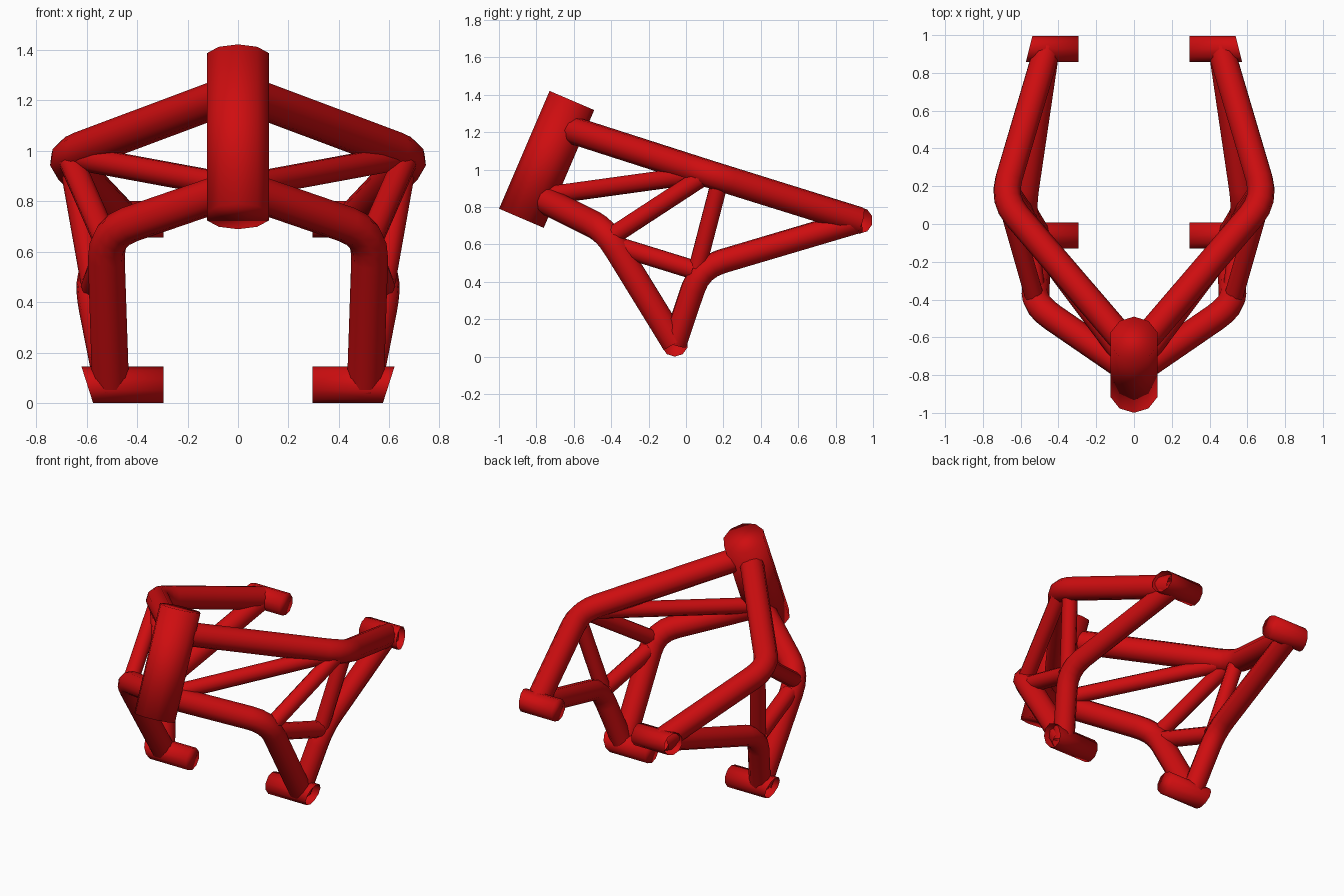
import bpy, bmesh, math
from mathutils import Vector

if "Cube" in bpy.data.objects:
    bpy.data.objects.remove(bpy.data.objects["Cube"])

SIDES = 10

red = bpy.data.materials.new("frame_red")
red.diffuse_color = (0.62, 0.004, 0.005, 1)
red.use_nodes = True
red.node_tree.nodes["Principled BSDF"].inputs["Base Color"].default_value = red.diffuse_color


def rounded(points, bend=0.12, steps=4):
    """Path with each inner corner replaced by a smooth bend."""
    pts = [Vector(p) for p in points]
    out = [pts[0]]
    for a, c, b in zip(pts, pts[1:], pts[2:]):
        p = c + (a - c).normalized() * bend
        q = c + (b - c).normalized() * bend
        for i in range(steps + 1):
            t = i / steps
            out.append(p * (1 - t) ** 2 + c * 2 * t * (1 - t) + q * t * t)
    return out + [pts[-1]]


def tube_pair(name, points, radius):
    """Bent tube on the right side plus its mirror image on the left."""
    cu = bpy.data.curves.new(name, 'CURVE')
    cu.dimensions = '3D'
    cu.bevel_depth = radius
    cu.bevel_resolution = 3          # ten sides
    for s in (1, -1):
        path = rounded(points)
        sp = cu.splines.new('POLY')
        sp.points.add(len(path) - 1)
        for pt, v in zip(sp.points, path):
            pt.co = (s * v.x, v.y, v.z, 1)
        sp.use_smooth = True
    cu.materials.append(red)
    ob = bpy.data.objects.new(name, cu)
    bpy.context.collection.objects.link(ob)
    bpy.ops.object.select_all(action='DESELECT')
    ob.select_set(True)
    bpy.context.view_layer.objects.active = ob
    bpy.ops.object.convert(target='MESH')
    bpy.ops.object.shade_smooth()


def finish(name, bm):
    bmesh.ops.recalc_face_normals(bm, faces=bm.faces)
    for f in bm.faces:
        f.smooth = True
    me = bpy.data.meshes.new(name)
    bm.to_mesh(me)
    bm.free()
    me.materials.append(red)
    bpy.context.collection.objects.link(bpy.data.objects.new(name, me))


def boss_pair(name, y, z, r, outer):
    """Sideways mounting tubes: capped inside, open and slanted outside."""
    bm = bmesh.new()
    for s in (1, -1):
        inner_ring, outer_ring = [], []
        for i in range(SIDES):
            a = 2 * math.pi * i / SIDES
            dy, dz = r * math.sin(a), -r * math.cos(a)
            inner_ring.append(bm.verts.new((s * 0.295, y + dy, z + dz)))
            outer_ring.append(bm.verts.new((s * outer(dy, dz), y + dy, z + dz)))
        for i in range(SIDES):
            j = (i + 1) % SIDES
            bm.faces.new((inner_ring[i], inner_ring[j], outer_ring[j], outer_ring[i]))
        bm.faces.new(inner_ring)
    finish(name, bm)


# steering head tube, leaning back
bottom, top = Vector((0, -0.88, 0.74)), Vector((0, -0.61, 1.37))
axis = (top - bottom).normalized()
side = Vector((1, 0, 0))
fore = axis.cross(side)
bm = bmesh.new()
rings = []
for c in (bottom, top):
    rings.append([bm.verts.new(c + 0.13 * (math.sin(a) * side - math.cos(a) * fore))
                  for a in (2 * math.pi * i / SIDES for i in range(SIDES))])
for i in range(SIDES):
    j = (i + 1) % SIDES
    bm.faces.new((rings[0][i], rings[0][j], rings[1][j], rings[1][i]))
for ring in rings:
    bm.faces.new(ring)
finish("head_tube", bm)

# joints shared by the tubes
rear = (0.46, 0.925, 0.727)
foot = (0.505, -0.06, 0.073)
upper_bend = (0.695, 0.13, 0.975)
lower_bend = (0.525, -0.43, 0.675)
rear_bend = (0.585, 0.075, 0.475)

# main tubes
tube_pair("upper_rail", [(0, -0.68, 1.235), upper_bend, rear], 0.074)
tube_pair("down_tube", [(0, -0.79, 0.855), lower_bend, foot], 0.073)
tube_pair("rear_stay", [foot, rear_bend, rear], 0.066)

# thin braces
tube_pair("head_brace", [(0, -0.79, 0.855), (0.65, 0.08, 0.975)], 0.05)
tube_pair("diagonal_brace", [(0.52, -0.41, 0.635), (0.66, 0.08, 0.955)], 0.05)
tube_pair("lower_brace", [(0.52, -0.38, 0.595), (0.57, 0.04, 0.465)], 0.053)
tube_pair("upright_brace", [(0.575, 0.06, 0.475), (0.66, 0.185, 0.955)], 0.048)

# mounting bosses
boss_pair("lower_boss", -0.06, 0.072, 0.072, lambda dy, dz: 0.597 + 0.32 * dz)
boss_pair("rear_boss", 0.927, 0.729, 0.072, lambda dy, dz: 0.555 - 0.25 * dy)
